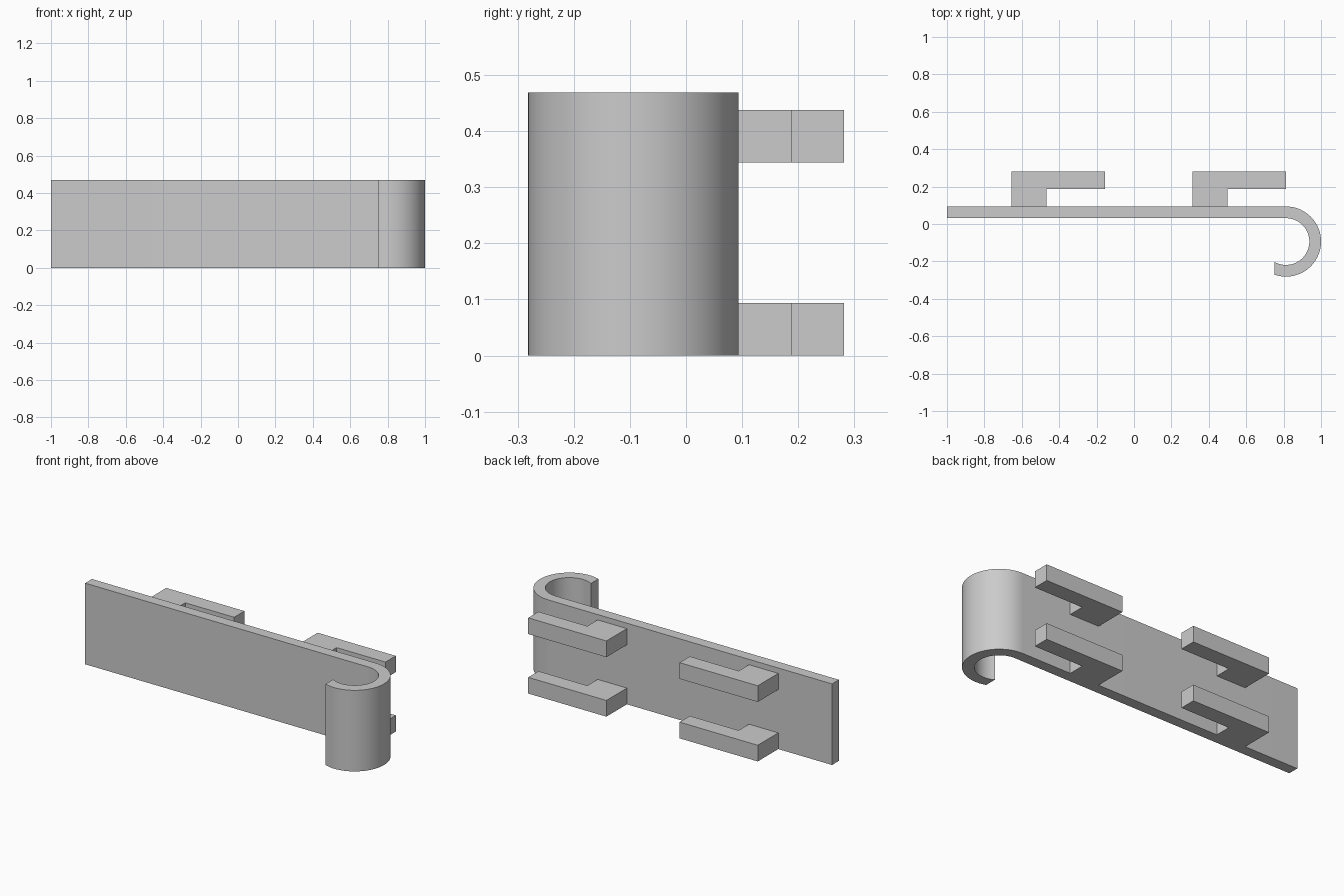
import bpy, bmesh
from math import radians, asin, degrees, cos, sin

cube = bpy.data.objects.get("Cube")
if cube:
    bpy.data.objects.remove(cube, do_unlink=True)

grey = bpy.data.materials.new("light_grey")
grey.use_nodes = True
colour = (0.6, 0.6, 0.6, 1)
grey.diffuse_color = colour
grey.node_tree.nodes["Principled BSDF"].inputs["Base Color"].default_value = colour


def extrude_profile(name, points, z0, height):
    """Extrude a closed outline in the ground plane upwards."""
    bm = bmesh.new()
    face = bm.faces.new([bm.verts.new((x, y, z0)) for x, y in points])
    result = bmesh.ops.extrude_face_region(bm, geom=[face])
    top = [g for g in result["geom"] if isinstance(g, bmesh.types.BMVert)]
    bmesh.ops.translate(bm, verts=top, vec=(0, 0, height))
    bmesh.ops.recalc_face_normals(bm, faces=bm.faces)
    mesh = bpy.data.meshes.new(name)
    bm.to_mesh(mesh)
    bm.free()
    mesh.materials.append(grey)
    obj = bpy.data.objects.new(name, mesh)
    bpy.context.collection.objects.link(obj)
    return obj


def arc(radius, start, end, steps=48):
    angles = [radians(start + (end - start) * i / steps) for i in range(steps + 1)]
    return [(CX + radius * cos(a), CY + radius * sin(a)) for a in angles]


# Plate with its curled end, both arcs cut off on the line x = TIP_X
CX, CY, R_OUT, R_IN, TIP_X = 0.8125, -0.0938, 0.1875, 0.125, 0.75
HEIGHT = 0.469


def tip_angle(radius):
    return -90 - degrees(asin((CX - TIP_X) / radius))


outline = [(-1, CY + R_IN), (-1, CY + R_OUT)]
outline += arc(R_OUT, 90, tip_angle(R_OUT))
outline += arc(R_IN, tip_angle(R_IN), 90)
plate = extrude_profile("hooked_plate", outline, 0, HEIGHT)
bpy.context.view_layer.objects.active = plate
plate.select_set(True)
bpy.ops.object.shade_smooth_by_angle(angle=radians(30))

# Four L-shaped clips on the back
BACK, MID, END = CY + R_OUT, 0.1875, 0.2812
for side, x in (("right", -0.656), ("left", 0.3125)):
    for level, z in (("lower", 0), ("upper", 0.344)):
        clip = [(x, BACK), (x + 0.1875, BACK), (x + 0.1875, MID),
                (x + 0.5, MID), (x + 0.5, END), (x, END)]
        extrude_profile(f"{level}_{side}_clip", clip, z, 0.0938)
